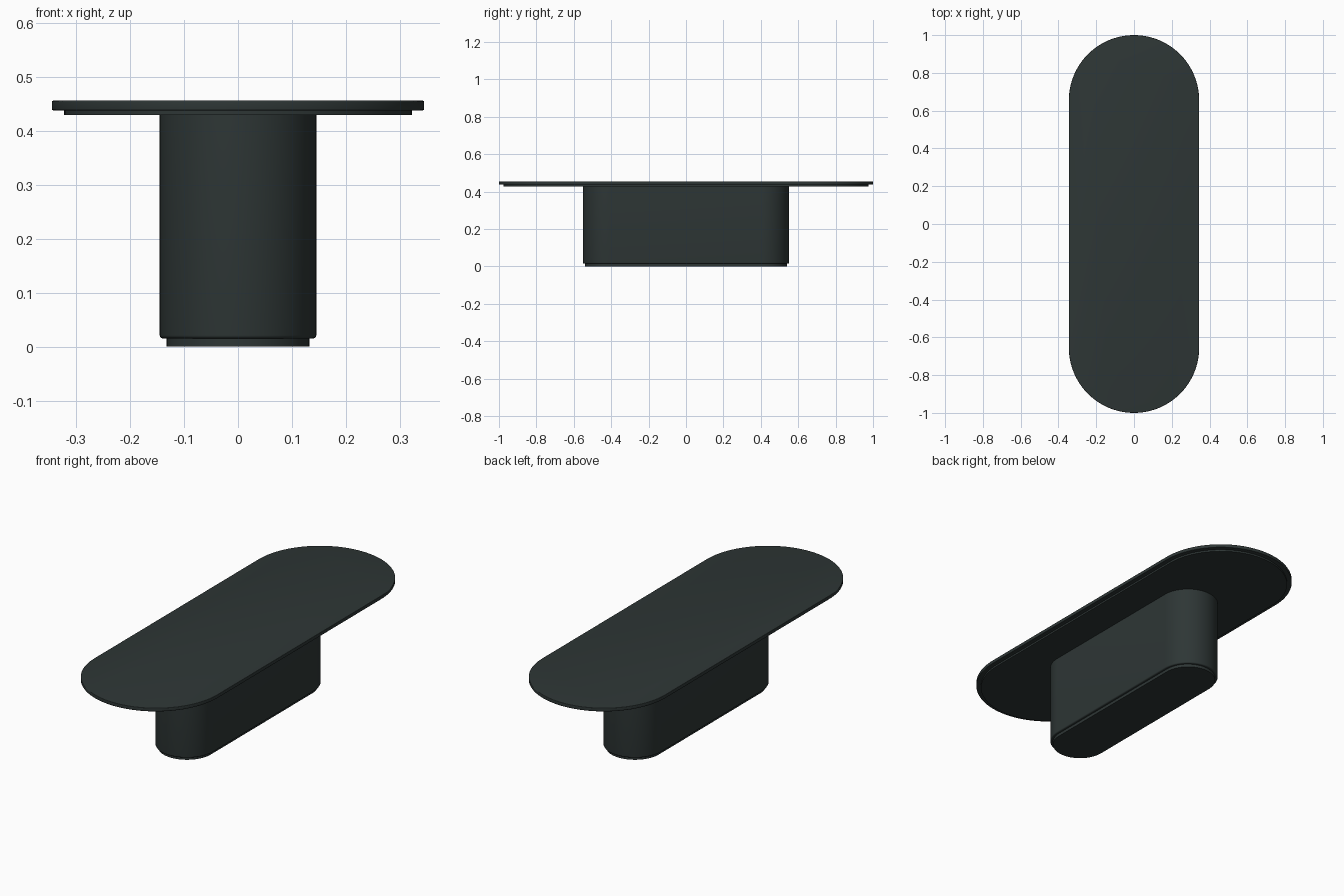
import bpy, bmesh, math

if "Cube" in bpy.data.objects:
    bpy.data.objects.remove(bpy.data.objects["Cube"])

mat = bpy.data.materials.new("dark green grey")
mat.diffuse_color = (0.027, 0.037, 0.036, 1)
mat.use_nodes = True
mat.node_tree.nodes["Principled BSDF"].inputs["Base Color"].default_value = mat.diffuse_color
SEG = 48  # segments per rounded end


def stadium(name, hx, hy, z0, z1, r_bottom=0.0, r_top=0.0, steps=4):
    """Capsule-shaped slab with rounded lower and upper rims."""
    # rim profile as (inset, height)
    prof = []
    angles = [i / steps * math.pi / 2 for i in range(steps + 1)]
    if r_bottom:
        prof += [(r_bottom * (1 - math.sin(a)), z0 + r_bottom * (1 - math.cos(a))) for a in angles]
    else:
        prof.append((0, z0))
    if r_top:
        prof += [(r_top * (1 - math.cos(a)), z1 - r_top * (1 - math.sin(a))) for a in angles]
    else:
        prof.append((0, z1))
    bm = bmesh.new()
    rings = []
    for inset, z in prof:
        r, c = hx - inset, hy - hx
        ring = []
        for k in (0, 1):
            for i in range(SEG + 1):
                a = math.pi * (k + i / SEG)
                ring.append(bm.verts.new((r * math.cos(a), r * math.sin(a) + (c if k == 0 else -c), z)))
        rings.append(ring)
    n = len(rings[0])
    for lo, hi in zip(rings, rings[1:]):
        for i in range(n):
            j = (i + 1) % n
            bm.faces.new((lo[i], lo[j], hi[j], hi[i]))
    bm.faces.new(rings[0][::-1])
    bm.faces.new(rings[-1])
    me = bpy.data.meshes.new(name)
    bm.to_mesh(me)
    bm.free()
    me.materials.append(mat)
    ob = bpy.data.objects.new(name, me)
    bpy.context.collection.objects.link(ob)
    bpy.context.view_layer.objects.active = ob
    ob.select_set(True)
    bpy.ops.object.shade_smooth_by_angle(angle=math.radians(35))
    ob.select_set(False)


# foot plinth, pedestal body, support panel and table top
stadium("foot_plinth", 0.132, 0.539, 0.0, 0.015)
stadium("pedestal", 0.145, 0.552, 0.015, 0.4285, r_bottom=0.006)
stadium("top_support_panel", 0.322, 0.977, 0.4285, 0.4375)
stadium("table_top", 0.345, 1.0, 0.4375, 0.4555, r_bottom=0.003, r_top=0.003)
